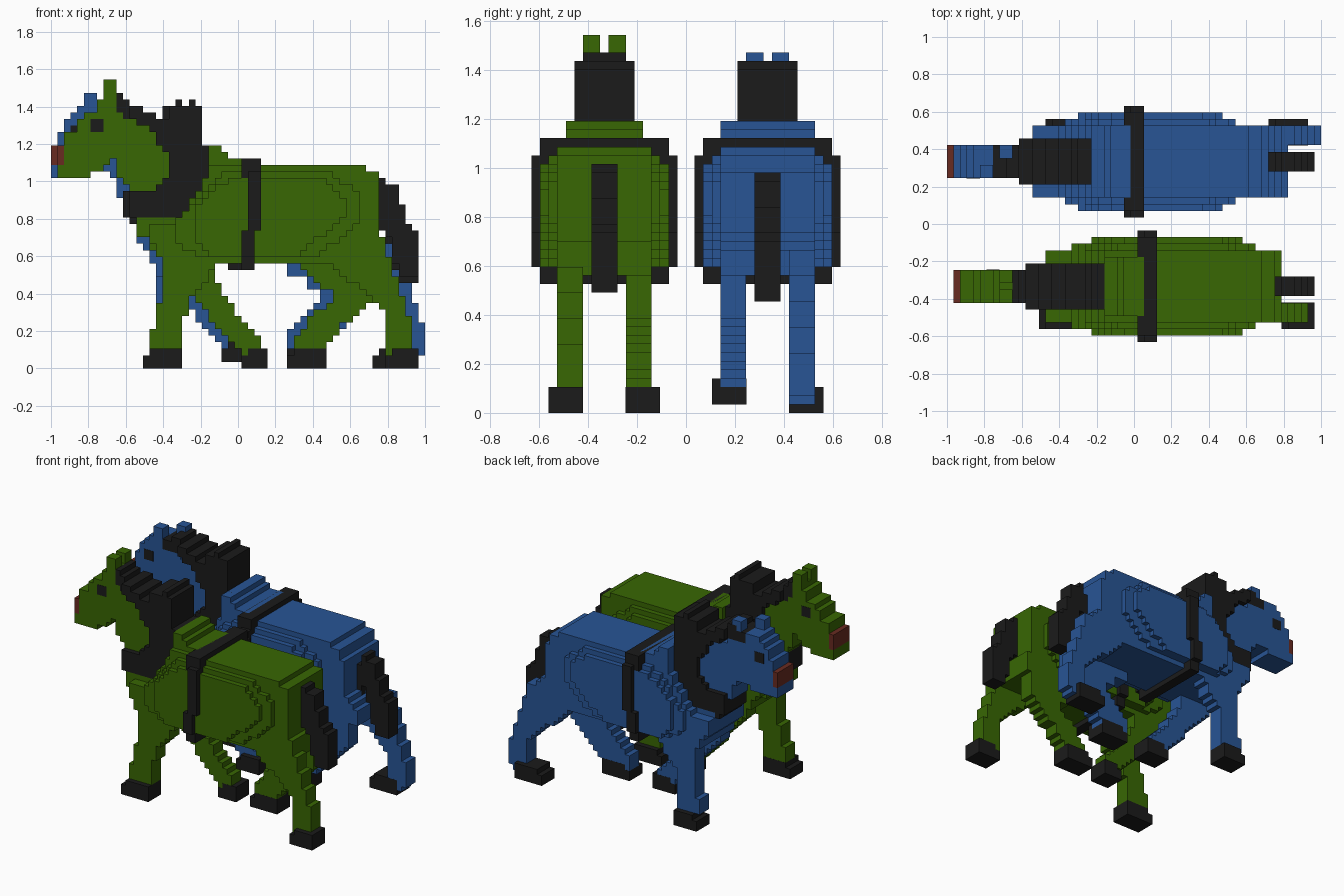
import bpy, bmesh, math

if "Cube" in bpy.data.objects:
    bpy.data.objects.remove(bpy.data.objects["Cube"], do_unlink=True)

V = 2 / 57          # edge length of one block
MID = 28.5          # block column at x = 0


def material(name, rgb):
    m = bpy.data.materials.new(name)
    m.use_nodes = True
    col = (*rgb, 1)
    m.diffuse_color = col
    m.node_tree.nodes["Principled BSDF"].inputs["Base Color"].default_value = col
    return m


GREEN = material("green_coat", (0.040, 0.135, 0.001))
BLUE = material("blue_coat", (0.021, 0.090, 0.300))
BLACK = material("black_harness", (0.011, 0.011, 0.011))
BROWN = material("brown_muzzle", (0.14, 0.024, 0.015))


def inside(px, pz, poly):
    hit = False
    for (x0, z0), (x1, z1) in zip(poly, poly[1:] + poly[:1]):
        if (z0 > pz) != (z1 > pz) and px < x0 + (pz - z0) * (x1 - x0) / (z1 - z0):
            hit = not hit
    return hit


def rect(x0, x1, z0, z1):
    return [(x0, z0), (x1, z0), (x1, z1), (x0, z1)]


def shift(poly, dx, dz=0):
    return [(x + dx, z + dz) for x, z in poly]


def spread(poly, x0, x1):
    """Profile fitted to run from x0 to x1."""
    lo, hi = min(p[0] for p in poly), max(p[0] for p in poly)
    return [(x0 + (x - lo) * (x1 - x0) / (hi - lo), z) for x, z in poly]


def slab(name, poly, y0, y1, mat):
    """Stair-stepped slab: a side profile filled with blocks, from y0 to y1."""
    cells = {(i, k) for i in range(58) for k in range(45)
             if inside(i + 0.5, k + 0.5, poly)}
    bm = bmesh.new()
    cache = {}

    def vert(i, y, k):
        key = (i, y, k)
        if key not in cache:
            cache[key] = bm.verts.new(((i - MID) * V, y * V, k * V))
        return cache[key]

    def face(*pts):
        bm.faces.new([vert(*p) for p in pts])

    y0, y1 = min(y0, y1), max(y0, y1)
    for i, k in cells:
        face((i, y0, k), (i + 1, y0, k), (i + 1, y0, k + 1), (i, y0, k + 1))
        face((i, y1, k), (i, y1, k + 1), (i + 1, y1, k + 1), (i + 1, y1, k))
        if (i - 1, k) not in cells:
            face((i, y0, k), (i, y0, k + 1), (i, y1, k + 1), (i, y1, k))
        if (i + 1, k) not in cells:
            face((i + 1, y0, k), (i + 1, y1, k), (i + 1, y1, k + 1), (i + 1, y0, k + 1))
        if (i, k - 1) not in cells:
            face((i, y0, k), (i, y1, k), (i + 1, y1, k), (i + 1, y0, k))
        if (i, k + 1) not in cells:
            face((i, y0, k + 1), (i + 1, y0, k + 1), (i + 1, y1, k + 1), (i, y1, k + 1))
    me = bpy.data.meshes.new(name)
    bm.to_mesh(me)
    bm.free()
    me.materials.append(mat)
    ob = bpy.data.objects.new(name, me)
    bpy.context.collection.objects.link(ob)


# Side profiles in blocks (x from the nose end, z from the ground)
BARREL = [(15, 19), (15, 22), (18, 22), (20, 23), (21, 25), (22, 26), (23, 28), (24, 29),
          (24, 31), (48, 31), (48, 30), (50, 30), (50, 20), (47, 16), (17, 16), (17, 18),
          (16, 18), (16, 19)]
WITHERS = [(24, 24), (24, 34), (26, 34), (26, 33), (27, 33), (27, 32), (30, 32), (30, 24)]
CHEST = [(13, 20), (13, 23), (20, 23), (20, 18), (15, 18), (15, 20)]
FLANK = [(19, 20), (19, 22), (21, 24.5), (24, 28), (27, 30), (42, 30), (45, 28), (47, 27),
         (47, 23), (46, 21), (43, 19), (40, 17), (23, 17), (21, 18)]
RIBS = [(22, 20), (22, 25), (26, 28), (28, 29), (41, 29), (43, 28), (45, 26),
        (45, 24), (44, 22), (41, 20), (37, 17), (25, 17)]
BELT_OUTER = [(29, 17), (29, 21), (30, 21), (30, 30), (32, 30), (32, 21), (31, 21), (31, 17)]
BELT_INNER = [(29, 15), (29, 21), (30, 21), (30, 28), (29, 28), (29, 32), (32, 32),
              (32, 21), (31, 21), (31, 15)]
COLLAR = [(12, 23), (13, 23), (13, 22), (18, 22), (18, 23), (20, 23), (21, 25), (22, 26),
          (23, 27), (24, 29), (24, 34), (23, 34), (23, 40), (18, 40), (18, 38), (16, 38),
          (16, 39), (14, 39), (14, 40), (12, 40), (12, 38), (14, 37), (16, 36), (17, 33),
          (18, 33), (18, 29), (17, 28), (16, 27), (12, 27)]
TAIL = [(51, 21), (51, 20), (52, 20), (52, 17), (53, 15), (53, 14), (56, 14), (56, 21),
        (55, 21), (54, 23), (54, 25), (53, 26), (53, 28), (51, 28), (51, 29), (50, 29), (50, 21)]
FRONT_OUTER = [(16, 20), (16, 18), (17, 17), (17, 10), (16, 10), (16, 6), (15, 6), (15, 3),
               (20, 3), (20, 6), (21, 10), (23, 12), (24, 14), (25, 15), (25, 20)]
BLUE_FRONT_OUTER = [(15, 20), (15, 17), (16, 17), (16, 6), (15, 6), (15, 3), (20, 3),
                    (20, 10), (22, 12), (23, 14), (24, 15), (24, 20)]
FRONT_INNER = [(18, 18), (18, 14), (22, 11), (24, 8), (27, 5), (29, 2), (32, 2), (32, 5),
               (30, 7), (28, 9), (26.5, 11), (26, 13), (25, 14), (25, 18)]
HIND_INNER = [(38, 18), (38, 16), (39, 15), (40, 14), (41, 12.4), (43, 11.4), (43, 10),
              (41, 9), (39, 7), (38, 5), (37, 4), (37, 3), (42, 3), (43, 4), (44, 6),
              (45, 7), (48, 9), (50, 11), (50, 18)]
BLUE_HIND_INNER = [(36, 18), (36, 15), (37, 14), (39, 14), (39, 13), (40, 12), (41, 12),
                   (41, 10), (40, 9), (39, 8), (38, 8), (38, 7), (37, 6), (36, 5), (36, 3),
                   (42, 3), (45, 7), (48, 9), (50, 12), (50, 18)]
HIND_OUTER = [(40, 20), (42, 16), (46, 13), (49, 11), (51, 9), (51, 2), (54, 2), (54, 3),
              (55, 3), (55, 8), (54, 9), (54, 11), (53, 12), (53, 14), (52, 15), (52, 17),
              (51, 18), (51, 20)]

GREEN_HEAD = [(1, 29), (6, 29), (6, 30), (8, 30), (8, 31), (9, 31), (9, 32), (10, 32),
              (10, 30), (12, 27), (17, 27), (20, 33), (17, 36), (14, 37), (12, 38), (11, 39),
              (10, 40), (10, 42), (8, 42), (8, 41), (7, 41), (7, 39), (5, 39), (5, 38),
              (4, 38), (4, 36), (2, 36), (2, 31), (1, 31)]
BLUE_HEAD = [(0, 29), (6, 29), (7, 30), (9, 30), (10, 29), (10, 27), (11, 26), (16, 26),
             (19, 33), (17, 36), (13, 37), (9, 38), (7, 38), (7, 40), (4, 40), (4, 39),
             (3, 39), (3, 38), (2, 38), (2, 36), (1, 36), (1, 31), (0, 31)]

HORSES = [
    dict(name="green", s=-1, coat=GREEN, body=0, collar=0, hame=21, rump=(50, 51), nose=1,
         withers=9, flanks=FLANK, ribs=RIBS,
         head=GREEN_HEAD, eye=(6, 36), ears=((8, 42), (8, 42)),
         mane=[(10, 40), (10, 42), (11, 42), (11, 41), (12, 41), (12, 38), (11, 39)],
         tail=TAIL, legs=(FRONT_OUTER, FRONT_INNER, HIND_INNER, HIND_OUTER),
         hooves=((14, 20, 0), (29, 33, 0), (36, 42, 0), (51, 56, 0))),
    dict(name="blue", s=1, coat=BLUE, body=-2, collar=-1, hame=19, rump=(49, 52), nose=0,
         withers=11, flanks=spread(FLANK, 18, 44), ribs=spread(RIBS, 20, 42),
         head=BLUE_HEAD, eye=(3, 35), ears=((8, 40), (5, 40)),
         mane=[(7, 38), (7, 40), (9, 40), (9, 41), (11, 41), (11, 38)],
         tail=shift(TAIL, 0, -1) + [(49, 21), (49, 28)],
         legs=(BLUE_FRONT_OUTER, shift(FRONT_INNER, -2), BLUE_HIND_INNER,
               shift(HIND_OUTER, 2, -1)),
         hooves=((15, 20, 0), (26, 31, 1), (36, 42, 1), (49, 55, 0))),
]

for h in HORSES:
    coat = h["coat"]

    def part(name, poly, a, b, mat):
        """a and b are measured outward from the middle of this horse."""
        slab(h["name"] + "_horse_" + name, poly, h["s"] * (9.5 + a), h["s"] * (9.5 + b), mat)

    def centred(name, poly, width, mat):
        part(name, poly, -width / 2, width / 2, mat)

    # Trunk, built up in layers
    centred("barrel", shift(BARREL, h["body"]), 11, coat)
    centred("withers", shift(WITHERS, h["body"]), h["withers"], coat)
    centred("flanks", h["flanks"], 13, coat)
    centred("ribs", h["ribs"], 15, coat)
    centred("chest", CHEST, 7, coat)
    a, b = h["rump"]
    centred("rump", [(44, 16), (44, 28), (a, 28), (a, 22), (b, 18.4), (b, 16)], 11, coat)

    # Harness
    centred("girth_sides", shift(BELT_OUTER, h["body"]), 17, BLACK)
    centred("girth_band", shift(BELT_INNER, h["body"]), 15, BLACK)
    centred("collar", shift(COLLAR, h["collar"]), 7, BLACK)
    centred("collar_tip", rect(h["hame"], h["hame"] + 1, 40, 41), 7, BLACK)

    # Head and tail
    centred("head_and_neck", h["head"], 5, coat)
    centred("mane", h["mane"], 5, BLACK)
    centred("muzzle", rect(h["nose"], h["nose"] + 1, 31, 34), 5, BROWN)
    ex, ez = h["eye"]
    centred("eyes", rect(ex, ex + 2, ez, ez + 2), 5.1, BLACK)
    for side, off, (x, z) in zip(("outer", "inner"), (0.5, -2.5), h["ears"]):
        part(side + "_ear", rect(x, x + 2, z, z + 2), off, off + 2, coat)
    centred("tail", h["tail"], 3, BLACK)

    # Legs, and hooves with a lower toe
    names = ("front_outer", "front_inner", "hind_inner", "hind_outer")
    for name, poly, (x0, x1, z) in zip(names, h["legs"], h["hooves"]):
        d = 1 if "outer" in name else -1
        part(name + "_leg", poly, d * 2.5, d * 5.5, coat)
        hoof = [(x0, z), (x1, z), (x1, z + 3), (x0 + 1, z + 3), (x0 + 1, z + 2), (x0, z + 2)]
        part(name + "_hoof", hoof, d * 2.48, d * 6.5, BLACK)
